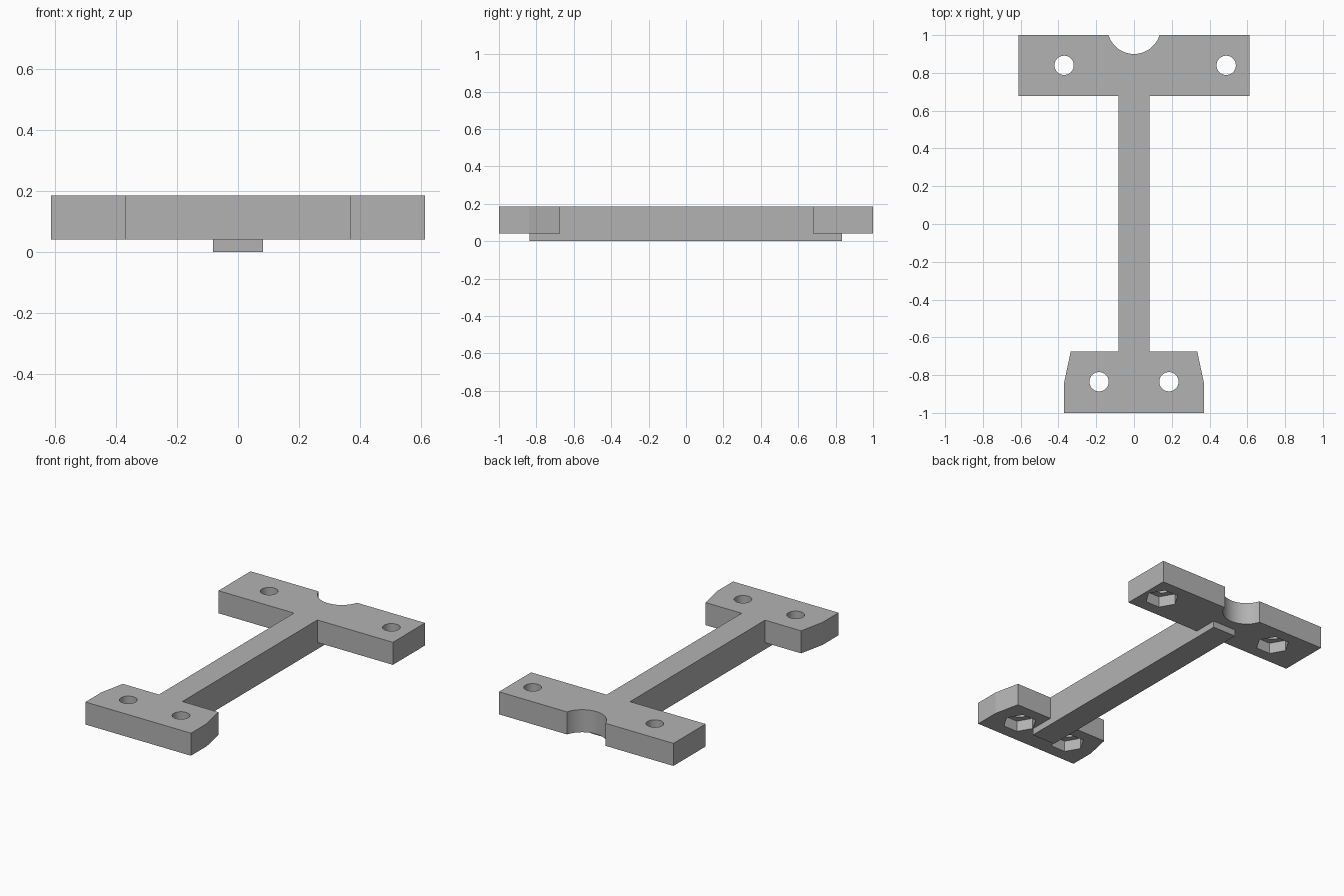
import bpy
import bmesh
import math

cube = bpy.data.objects.get("Cube")
if cube:
    bpy.data.objects.remove(cube, do_unlink=True)

grey = bpy.data.materials.new("plain_grey")
grey.use_nodes = True
grey.diffuse_color = (0.45, 0.45, 0.45, 1)
grey.node_tree.nodes["Principled BSDF"].inputs["Base Color"].default_value = (0.45, 0.45, 0.45, 1)

TOP = 0.185       # upper surface
UNDER = 0.042     # underside of the end plates
POCKET = 0.07     # nut pocket depth
BEAM = 0.082      # beam half width


def prism(name, outline, z0, z1):
    """Extrude a plan outline between two heights."""
    bm = bmesh.new()
    face = bm.faces.new([bm.verts.new((x, y, z0)) for x, y in outline])
    moved = bmesh.ops.extrude_face_region(bm, geom=[face])["geom"]
    verts = [v for v in moved if isinstance(v, bmesh.types.BMVert)]
    bmesh.ops.translate(bm, verts=verts, vec=(0, 0, z1 - z0))
    bmesh.ops.recalc_face_normals(bm, faces=bm.faces)
    mesh = bpy.data.meshes.new(name)
    bm.to_mesh(mesh)
    bm.free()
    mesh.materials.append(grey)
    obj = bpy.data.objects.new(name, mesh)
    bpy.context.collection.objects.link(obj)
    return obj


def polygon(cx, cy, radius, sides):
    step = math.tau / sides
    return [(cx + radius * math.cos(i * step), cy + radius * math.sin(i * step))
            for i in range(sides)]


def combine(target, tool, operation):
    """Apply a boolean and discard the helper."""
    mod = target.modifiers.new(operation.title(), "BOOLEAN")
    mod.operation, mod.solver, mod.object = operation, "EXACT", tool
    bpy.ops.object.select_all(action="DESELECT")
    bpy.context.view_layer.objects.active = target
    target.select_set(True)
    bpy.ops.object.modifier_apply(modifier=mod.name)
    bpy.data.objects.remove(tool, do_unlink=True)


# Right half of the plan: tapered front plate, beam, wide back plate
half = [(0.37, -1), (0.37, -0.84), (0.335, -0.675), (BEAM, -0.675),
        (BEAM, 0.678), (0.612, 0.678), (0.612, 1)]

# Round notch in the back edge
NOTCH_R, NOTCH_Y, SEGMENTS = 0.141, 1.041, 24
start = -math.asin((NOTCH_Y - 1) / NOTCH_R)
sweep = -math.pi - 2 * start
notch = []
for i in range(SEGMENTS + 1):
    a = start + sweep * i / SEGMENTS
    notch.append((NOTCH_R * math.cos(a), NOTCH_Y + NOTCH_R * math.sin(a)))

mirrored = [(-x, y) for x, y in reversed(half)]
bracket = prism("bracket_body", half + notch + mirrored, UNDER, TOP)

# Stiffening rib, running on below both plates
rib = prism("lower_rib", [(-BEAM, -0.838), (BEAM, -0.838), (BEAM, 0.835), (-BEAM, 0.835)],
            0, UNDER + 0.02)
combine(bracket, rib, "UNION")

# Bolt holes with hexagonal nut pockets underneath
for x, y in [(-0.185, -0.835), (0.185, -0.835), (-0.37, 0.84), (0.488, 0.84)]:
    combine(bracket, prism("hole_cutter", polygon(x, y, 0.051, 48), -0.1, 0.3), "DIFFERENCE")
    combine(bracket, prism("nut_cutter", polygon(x, y, 0.1, 6), -0.1, UNDER + POCKET), "DIFFERENCE")

bpy.ops.object.shade_smooth_by_angle(angle=math.radians(10))
